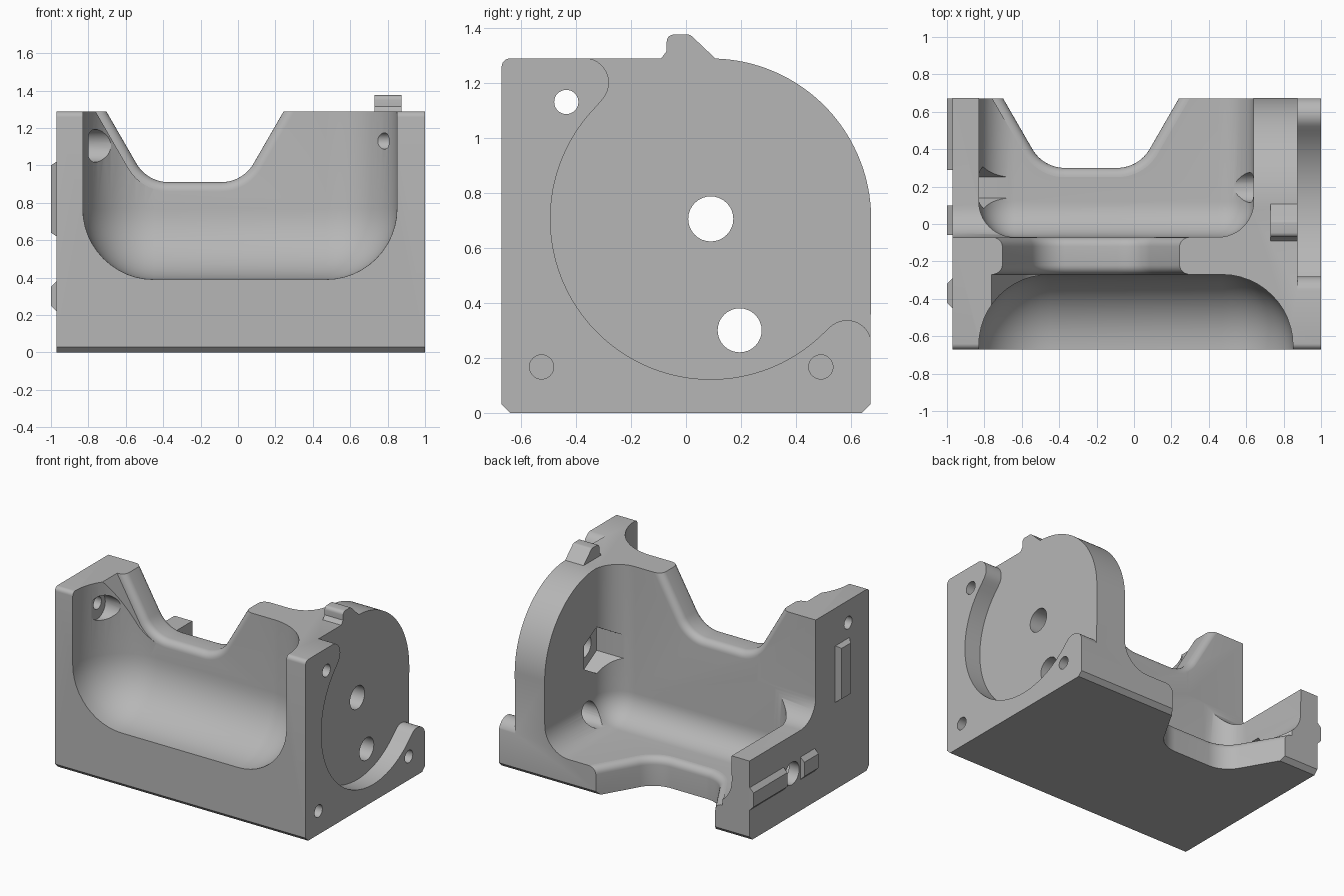
import bpy
import bmesh
from math import cos, sin, radians, pi
from mathutils import Matrix

if "Cube" in bpy.data.objects:
    bpy.data.objects.remove(bpy.data.objects["Cube"])

grey = bpy.data.materials.new("plain grey")
grey.use_nodes = True
grey.diffuse_color = (0.47, 0.47, 0.47, 1)
grey.node_tree.nodes["Principled BSDF"].inputs["Base Color"].default_value = (0.47, 0.47, 0.47, 1)


def make(name, bm):
    bmesh.ops.recalc_face_normals(bm, faces=bm.faces)
    mesh = bpy.data.meshes.new(name)
    bm.to_mesh(mesh)
    bm.free()
    mesh.materials.append(grey)
    ob = bpy.data.objects.new(name, mesh)
    bpy.context.scene.collection.objects.link(ob)
    return ob


def loft(name, rings):
    """Solid through matching rings of points, capped at both ends."""
    bm = bmesh.new()
    rows = [[bm.verts.new(p) for p in ring] for ring in rings]
    n = len(rows[0])
    for a, b in zip(rows, rows[1:]):
        for i in range(n):
            j = (i + 1) % n
            bm.faces.new((a[i], a[j], b[j], b[i]))
    bm.faces.new(rows[0])
    bm.faces.new(rows[-1])
    return make(name, bm)


def prism_x(name, outline, x0, x1):
    return loft(name, [[(x, y, z) for y, z in outline] for x in (x0, x1)])


def arc(cy, cz, r, start, end, steps=12):
    angles = [radians(start + (end - start) * i / steps) for i in range(steps + 1)]
    return [(cy + r * cos(a), cz + r * sin(a)) for a in angles]


def bore(name, y, z, r, x0, x1, sides=32, turn=0):
    return prism_x(name, arc(y, z, r, turn, turn + 360, sides)[:-1], x0, x1)


def round_box(name, lo, hi, r):
    bm = bmesh.new()
    size = [b - a for a, b in zip(lo, hi)]
    mid = [(a + b) / 2 for a, b in zip(lo, hi)]
    bmesh.ops.create_cube(bm, size=1, matrix=Matrix.Translation(mid) @ Matrix.Diagonal((*size, 1)))
    bmesh.ops.bevel(bm, geom=bm.edges[:], offset=r, segments=12, profile=0.5, affect='EDGES')
    return make(name, bm)


def notch(centre, grow):
    """Wide trapezoid with rounded bottom corners: (x, depth) points."""
    r = 0.2 + grow
    pts = arc(-0.37, centre, r, 210, 270) + arc(-0.09, centre, r, 270, 330)
    rise = 0.5
    run = rise * 0.577
    (xa, da), (xb, db) = pts[0], pts[-1]
    return [(xa - run, da + rise)] + pts + [(xb + run, db + rise)]


def rim(start, direction, r=0.05, steps=6):
    """Stations and growth of a rounded edge ending at start."""
    out = []
    for i in range(steps + 1):
        a = i / steps * pi / 2
        out.append((start + direction * r * (1 - sin(a)) * -1, r * (1 - cos(a))))
    return out


# Main block: side outline with chamfered foot and round upper back
HUB_Y, HUB_Z, HUB_R = 0.09, 0.705, 0.583
side = [(-0.67, 0.03), (-0.64, 0), (0.64, 0), (0.67, 0.03)]
side += arc(HUB_Y, HUB_Z, HUB_R, 0, 90, 40)
side += arc(-0.64, 1.258, 0.03, 90, 180, 6)
body = prism_x("body", side, -0.97, 1.0)

cutters = []
# Front and back pockets
cutters.append(round_box("front_pocket", (-0.83, -1.5, 0.39), (0.85, -0.27, 2.3), 0.38))
cutters.append(round_box("back_pocket", (-0.83, -0.07, 0.2), (0.64, 1.5, 2.3), 0.19))
# Step lowering the rear part of one end wall
cutters.append(round_box("end_wall_step", (-1.5, -0.071, 0.57), (-0.35, 1.5, 2.3), 0.17))

# Notch through the middle wall, with rounded rims on both faces
front_rim = [(-0.34 - y, g) for y, g in rim(-0.07, 1)][::-1]
stations = [(-1.0, 0.05)] + front_rim + rim(-0.07, 1) + [(0.6, 0.05)]
cutters.append(loft("wall_notch", [[(x, y, d) for x, d in notch(1.11, g)] for y, g in stations]))

# Matching notch through the floor, with a rounded upper rim
stations = [(-0.3, 0)] + rim(0.2, 1) + [(0.5, 0.05)]
cutters.append(loft("floor_notch", [[(x, d, z) for x, d in notch(0.5, g)] for z, g in stations]))

# Round recess in the other end, with a lobe at each end of its rim
recess = [(-0.37, 1.6)] + arc(-0.37, 1.2, 0.09, 90, -44)
recess += arc(HUB_Y, HUB_Z, HUB_R, 135, 315, 48)
recess += arc(0.585, 0.247, 0.09, 134, 0) + [(1.0, 0.247), (1.0, 1.6)]
cutters.append(prism_x("disc_recess", recess, 0.875, 1.3))

# Shaft holes, nut seats and screw holes
cutters += [
    bore("hub_hole", HUB_Y, HUB_Z, 0.082, 0.4, 1.2),
    bore("hub_nut_seat", HUB_Y, HUB_Z, 0.165, 0.45, 0.74, 6, 90),
    bore("low_hole", 0.195, 0.3, 0.08, -1.3, 1.3),
    bore("low_nut_seat", 0.195, 0.3, 0.112, -0.89, -0.66, 6, 0),
    bore("upper_screw_hole", -0.435, 1.13, 0.044, 0.7, 1.3),
    bore("front_screw_hole", -0.525, 0.167, 0.044, 0.7, 1.3),
    bore("rear_screw_hole", 0.49, 0.167, 0.044, 0.7, 1.3),
    bore("far_screw_hole", -0.435, 1.13, 0.044, -1.3, -0.7),
    bore("screw_head_seat", -0.435, 1.105, 0.088, -0.8, -0.45),
]
for c in cutters:
    mod = body.modifiers.new(c.name, 'BOOLEAN')
    mod.operation = 'DIFFERENCE'
    mod.solver = 'EXACT'
    mod.object = c
    c.hide_render = True

# Bake the cuts and drop the cutters
deps = bpy.context.evaluated_depsgraph_get()
baked = bpy.data.meshes.new_from_object(body.evaluated_get(deps))
body.modifiers.clear()
body.data = baked
baked.materials.clear()
baked.materials.append(grey)
for c in cutters:
    bpy.data.objects.remove(c)

# Ramped tab on top of the round wall
tab_side = [(-0.1, 1.28), (-0.085, 1.295), (-0.07, 1.315)] + arc(-0.045, 1.35, 0.025, 180, 90, 5)
tab_side += arc(0.005, 1.35, 0.025, 90, 45, 4) + [(0.11, 1.285), (0.11, 1.25), (-0.1, 1.25)]
tab = prism_x("top_tab", tab_side, 0.73, 0.875)


# Chamfered locating keys on the stepped end
def key(name, y0, y1, z0, z1, cy, cz):
    def ring(x, a, b):
        return [(x, y0 + a, z0 + b), (x, y1 - a, z0 + b), (x, y1 - a, z1 - b), (x, y0 + a, z1 - b)]
    return loft(name, [ring(-0.95, 0, 0), ring(-0.97, 0, 0), ring(-1.0, cy, cz)])


parts = [
    body, tab,
    key("upper_key", -0.45, -0.29, 0.62, 1.02, 0.03, 0.02),
    key("lower_key", -0.06, 0.1, 0.22, 0.38, 0, 0.03),
    key("rear_key", 0.29, 0.67, 0.22, 0.38, 0, 0.03),
]

# Smooth the curves and keep the edges crisp
bpy.ops.object.select_all(action='DESELECT')
for p in parts:
    p.select_set(True)
bpy.context.view_layer.objects.active = body
bpy.ops.object.shade_smooth_by_angle(angle=radians(30))
